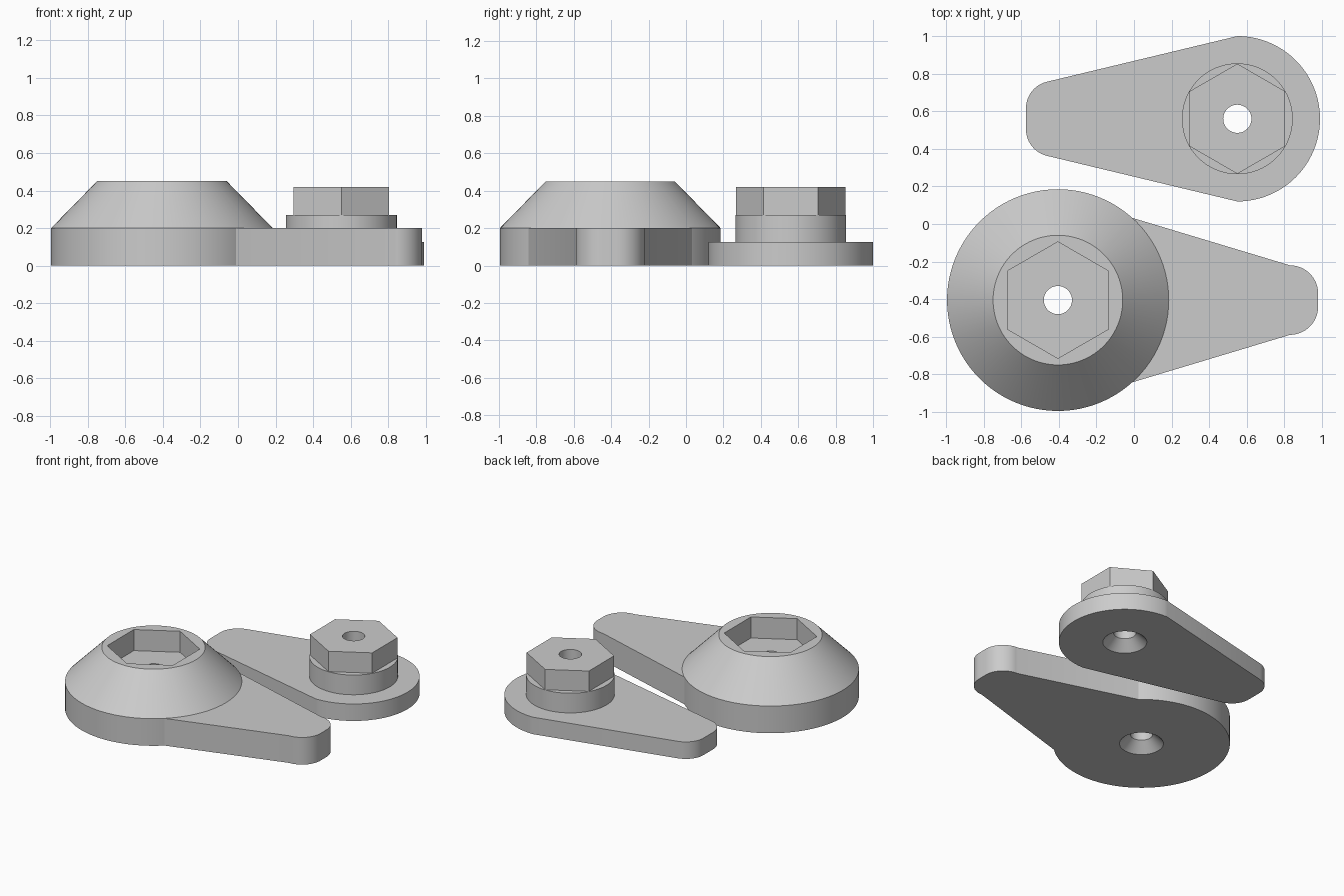
import bpy
import bmesh
from math import cos, sin, radians, pi

cube = bpy.data.objects.get("Cube")
if cube:
    bpy.data.objects.remove(cube, do_unlink=True)

grey = bpy.data.materials.new("plain_grey")
grey.use_nodes = True
colour = (0.6, 0.6, 0.6, 1)
grey.diffuse_color = colour
grey.node_tree.nodes["Principled BSDF"].inputs["Base Color"].default_value = colour


def finish(name, bm):
    bmesh.ops.recalc_face_normals(bm, faces=bm.faces)
    mesh = bpy.data.meshes.new(name)
    bm.to_mesh(mesh)
    bm.free()
    mesh.materials.append(grey)
    ob = bpy.data.objects.new(name, mesh)
    bpy.context.collection.objects.link(ob)
    return ob


def stack(name, centre, rings, sides=96):
    """Closed solid from (radius, z) rings; six sides puts corners on +y and -y."""
    bm = bmesh.new()
    loops = []
    for r, z in rings:
        angles = [pi / 2 + 2 * pi * i / sides for i in range(sides)]
        loops.append([bm.verts.new((centre[0] + r * cos(a), centre[1] + r * sin(a), z))
                      for a in angles])
    for low, high in zip(loops, loops[1:]):
        for i in range(sides):
            j = (i + 1) % sides
            bm.faces.new((low[i], low[j], high[j], high[i]))
    bm.faces.new(loops[0][::-1])
    bm.faces.new(loops[-1])
    return finish(name, bm)


def arc(x, y, r, start, end, steps):
    turns = [radians(start + (end - start) * i / steps) for i in range(steps + 1)]
    return [(x + r * cos(a), y + r * sin(a)) for a in turns]


def plate(name, half, axis_y, height):
    """Extrude an outline given by its upper half, mirrored across axis_y."""
    outline = half + [(x, 2 * axis_y - y) for x, y in reversed(half)
                      if abs(y - axis_y) > 1e-5]
    bm = bmesh.new()
    face = bm.faces.new([bm.verts.new((x, y, 0)) for x, y in outline])
    ext = bmesh.ops.extrude_face_region(bm, geom=[face])
    top = [v for v in ext["geom"] if isinstance(v, bmesh.types.BMVert)]
    bmesh.ops.translate(bm, verts=top, vec=(0, 0, height))
    return finish(name, bm)


def combine(body, tool, operation):
    mod = body.modifiers.new(operation.title(), "BOOLEAN")
    mod.operation = operation
    mod.solver = "EXACT"
    mod.object = tool
    bpy.context.view_layer.objects.active = body
    bpy.ops.object.modifier_apply(modifier=mod.name)
    bpy.data.objects.remove(tool, do_unlink=True)


def bore(body, centre):
    """Through hole, countersunk from below."""
    rings = [(0.157, -0.01), (0.147, 0), (0.075, 0.07), (0.075, 0.6)]
    combine(body, stack("bore_cutter", centre, rings, 48), "DIFFERENCE")


def smooth(ob):
    bpy.ops.object.select_all(action="DESELECT")
    ob.select_set(True)
    bpy.context.view_layer.objects.active = ob
    bpy.ops.object.shade_smooth_by_angle(angle=radians(25))


# Socket lever: conical hub, tapered arm, hexagonal pocket
hub = (-0.405, -0.405)
socket_lever = stack("socket_lever", hub, [(0.59, 0), (0.59, 0.2), (0.345, 0.45)])
arm_half = [(-0.1, 0.06)] + arc(0.83, -0.37, 0.15, 90, 0, 16)
combine(socket_lever, plate("arm", arm_half, hub[1], 0.2), "UNION")
pocket = stack("pocket_cutter", hub, [(0.31, 0.295), (0.31, 0.6)], 6)
combine(socket_lever, pocket, "DIFFERENCE")
bore(socket_lever, hub)
smooth(socket_lever)

# Plug lever: thin tapered plate, round boss, hexagonal head
pin = (0.55, 0.56)
plate_half = arc(-0.43, 0.616, 0.145, 180, 103.5, 12) + arc(*pin, 0.44, 90, 0, 32)
plug_lever = plate("plug_lever", plate_half, pin[1], 0.125)
combine(plug_lever, stack("boss", pin, [(0.295, 0.06), (0.295, 0.27)]), "UNION")
combine(plug_lever, stack("hex_head", pin, [(0.293, 0.2), (0.293, 0.42)], 6), "UNION")
bore(plug_lever, pin)
smooth(plug_lever)
